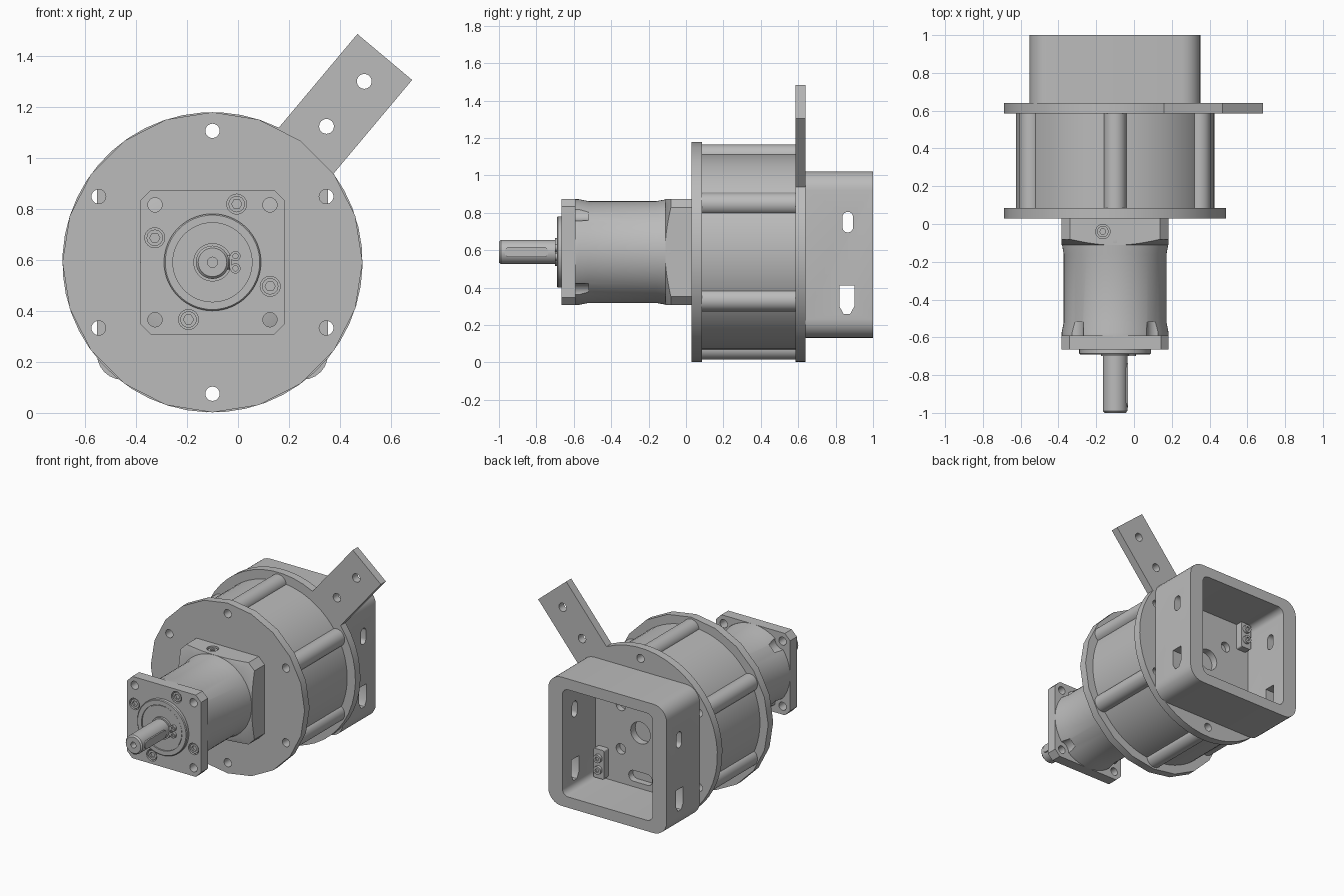
import bpy, bmesh
from math import sin, cos, radians, asin, degrees, pi
from mathutils import Vector

if "Cube" in bpy.data.objects:
    bpy.data.objects.remove(bpy.data.objects["Cube"], do_unlink=True)

AXIS = Vector((-0.10, 0, 0.59))          # shared centre line, running along y

grey = bpy.data.materials.new("machined grey")
grey.use_nodes = True
GREY = (0.5, 0.5, 0.5, 1)
grey.diffuse_color = GREY
grey.node_tree.nodes["Principled BSDF"].inputs["Base Color"].default_value = GREY


# ---------- helpers ----------
def finish(name, bm):
    bmesh.ops.recalc_face_normals(bm, faces=bm.faces)
    mesh = bpy.data.meshes.new(name)
    bm.to_mesh(mesh)
    bm.free()
    mesh.materials.append(grey)
    obj = bpy.data.objects.new(name, mesh)
    bpy.context.collection.objects.link(obj)
    return obj


def prism(name, outline, t0, t1, axis="y"):
    """Extrude a 2D outline, given about the centre line, along an axis."""
    place = {"y": lambda u, v, t: (u, t, v),
             "x": lambda u, v, t: (t, u, v),
             "z": lambda u, v, t: (u, v, t)}[axis]
    bm = bmesh.new()
    rings = [[bm.verts.new(Vector(place(u, v, t)) + AXIS) for u, v in outline]
             for t in (t0, t1)]
    bm.faces.new(rings[0])
    bm.faces.new(rings[1])
    n = len(outline)
    for i in range(n):
        j = (i + 1) % n
        bm.faces.new((rings[0][i], rings[0][j], rings[1][j], rings[1][i]))
    return finish(name, bm)


def arc(r, a0, a1, n, u=0, v=0):
    return [(u + r * cos(radians(a0 + (a1 - a0) * i / n)),
             v + r * sin(radians(a0 + (a1 - a0) * i / n))) for i in range(n + 1)]


def circle(r, u=0, v=0, n=32):
    return arc(r, 0, 360, n, u, v)[:-1]


def rounded(w, h, r, u=0, v=0, n=6):
    """Rounded rectangle; n=1 gives chamfered corners."""
    pts = []
    for k, (sx, sy) in enumerate(((1, 1), (-1, 1), (-1, -1), (1, -1))):
        pts += arc(r, 90 * k, 90 * k + 90, n, u + sx * (w / 2 - r), v + sy * (h / 2 - r))
    return pts


def lathe(name, profile, n=64):
    """Closed solid of revolution about the centre line from (y, radius) pairs."""
    bm = bmesh.new()
    rings = [[bm.verts.new(Vector((u, y, v)) + AXIS) for u, v in circle(r, n=n)]
             for y, r in profile]
    for a, b in zip(rings, rings[1:]):
        for i in range(n):
            j = (i + 1) % n
            bm.faces.new((a[i], a[j], b[j], b[i]))
    bm.faces.new(rings[0])
    bm.faces.new(rings[-1])
    return finish(name, bm)


def boolean(obj, cutters, operation="DIFFERENCE"):
    for c in cutters:
        mod = obj.modifiers.new("cut", "BOOLEAN")
        mod.operation, mod.object, mod.solver = operation, c, "EXACT"
    bpy.context.view_layer.update()
    graph = bpy.context.evaluated_depsgraph_get()
    mesh = bpy.data.meshes.new_from_object(obj.evaluated_get(graph))
    obj.modifiers.clear()
    obj.data = mesh


def discard(cutters):
    for c in cutters:
        bpy.data.objects.remove(c, do_unlink=True)


def cut(obj, *cutters):
    boolean(obj, cutters)
    discard(cutters)


def hole(r, u, v, t0, t1, axis="y", n=24):
    return prism("cutter", circle(r, u, v, n), t0, t1, axis)


# ---------- motor drum, end flanges and spacers ----------
R = 0.588
bolts = [(0.515 * cos(radians(a)), 0.515 * sin(radians(a))) for a in range(30, 390, 60)]
bolt_cutters = [hole(0.028, u, v, -0.1, 0.8) for u, v in bolts]

front_flange = prism("front_flange", circle(R, n=20), 0.03, 0.085)
boolean(front_flange, bolt_cutters)
drum = prism("drum", circle(0.525, n=72), 0.085, 0.585)
boolean(drum, bolt_cutters)
for i, (u, v) in enumerate(bolts):
    spacer = prism(f"spacer_{i + 1}", circle(0.06, u, v), 0.085, 0.585)
    boolean(spacer, bolt_cutters[i:i + 1])

# rear flange with its radial torque arm in one outline
half, ang, reach = 0.14, 50, 1.05
spread = degrees(asin(half / R))
d = Vector((cos(radians(ang)), sin(radians(ang))))
side = Vector((-d.y, d.x))
outline = arc(R, ang + spread, ang + 360 - spread, 44)
outline += [tuple(d * reach - side * half), tuple(d * reach + side * half)]
rear_flange = prism("rear_flange_and_arm", outline, 0.585, 0.64)
boolean(rear_flange, bolt_cutters)
discard(bolt_cutters)
cut(rear_flange, *[hole(0.029, d.x * r, d.y * r, 0.5, 0.7) for r in (0.695, 0.925)])

# recesses in the floor seen inside the housing
cut(rear_flange, hole(0.075, 0, 0, 0.59, 0.7),
    *[hole(0.036, u, v, 0.6, 0.7) for u in (-0.15, 0.15) for v in (-0.15, 0.15)],
    prism("cutter", rounded(0.18, 0.075, 0.037, 0, -0.31), 0.595, 0.7))

# ---------- open rear housing ----------
housing = prism("rear_housing", rounded(0.905, 0.89, 0.1, 0, -0.015), 0.64, 1.0)
window = [(0.82, -0.18), (0.90, -0.18), (0.90, -0.29),
          (0.878, -0.33), (0.842, -0.33), (0.82, -0.29)]
cut(housing,
    prism("cutter", rounded(0.69, 0.74, 0.045, 0, -0.015), 0.5, 1.2),
    prism("cutter", rounded(0.056, 0.11, 0.0275, 0.865, 0.16), -0.8, 0.8, "x"),
    prism("cutter", window, -0.8, 0.8, "x"))

# clamp blocks with two screws each on the housing floor
for s, label in ((1, "lower"), (-1, "upper")):
    prism(f"{label}_clamp", rounded(0.08, 0.2, 0.01, 0.285 * s, -0.27 * s), 0.64, 0.69)
    for k in (-0.04, 0.04):
        screw = prism(f"{label}_clamp_screw", circle(0.028, 0.285 * s, -0.27 * s + k, 20),
                      0.69, 0.71)
        cut(screw, hole(0.014, 0.285 * s, -0.27 * s + k, 0.7, 0.75, n=6))

# ---------- gearhead ----------
SQ = 0.565
corners = [(u, v) for u in (-0.225, 0.225) for v in (-0.225, 0.225)]

adapter = prism("adapter_block", rounded(SQ, SQ, 0.045, n=1), -0.11, 0.03)
cone = lathe("cutter", [(-0.12, 0.26), (-0.07, 0.40), (0.05, 0.42)])
boolean(adapter, [cone], "INTERSECT")
discard([cone])
cut(adapter, hole(0.038, -0.065, -0.04, 0.26, 0.4, "z"))
plug = prism("adapter_plug", circle(0.03, -0.065, -0.04), 0.25, 0.275, "z")
cut(plug, hole(0.016, -0.065, -0.04, 0.262, 0.3, "z", 6))

body = lathe("gear_body", [(-0.60, 0.283), (-0.575, 0.283), (-0.52, 0.272),
                           (-0.16, 0.272), (-0.10, 0.283), (-0.08, 0.283)])
cut(body, *[hole(0.058, u, v, -0.59, -0.52) for u, v in corners])

plate = prism("mounting_plate", rounded(SQ, SQ, 0.04, n=1), -0.665, -0.59)
screws = [(0.095, 0.228), (-0.226, 0.096), (0.226, -0.094), (-0.094, -0.224)]
cut(plate, *[hole(0.028, u, v, -0.7, -0.5) for u, v in corners],
    *[hole(0.039, u, v, -0.7, -0.635) for u, v in screws])
for i, (u, v) in enumerate(screws):
    screw = prism(f"plate_screw_{i + 1}", circle(0.032, u, v, 24), -0.66, -0.63)
    cut(screw, hole(0.02, u, v, -0.7, -0.645, n=6))

# ---------- output shaft ----------
pilot = lathe("pilot_ring", [(-0.69, 0.185), (-0.685, 0.19), (-0.66, 0.19)])
cut(pilot, hole(0.155, 0, 0, -0.75, -0.68, n=48))
prism("shaft_seal", circle(0.15, n=48), -0.685, -0.67)

shaft = lathe("output_shaft", [(-1.0, 0.056), (-0.99, 0.065), (-0.66, 0.065)], 40)
cut(shaft, hole(0.02, 0, 0, -1.1, -0.93))
prism("shaft_key", rounded(0.235, 0.055, 0.027, -0.853, 0), 0.03, 0.069, "x")

prism("retaining_ring", circle(0.075, n=40), -0.70, -0.68)
for s in (-1, 1):
    lug = prism("ring_lug", circle(0.02, 0.09, 0.024 * s, 16), -0.70, -0.68)
    cut(lug, hole(0.01, 0.09, 0.024 * s, -0.75, -0.69, n=12))

# ---------- shading ----------
bpy.ops.object.select_all(action="DESELECT")
for obj in bpy.context.collection.objects:
    if obj.type == "MESH":
        obj.select_set(True)
        bpy.context.view_layer.objects.active = obj
bpy.ops.object.shade_smooth_by_angle(angle=radians(30))
